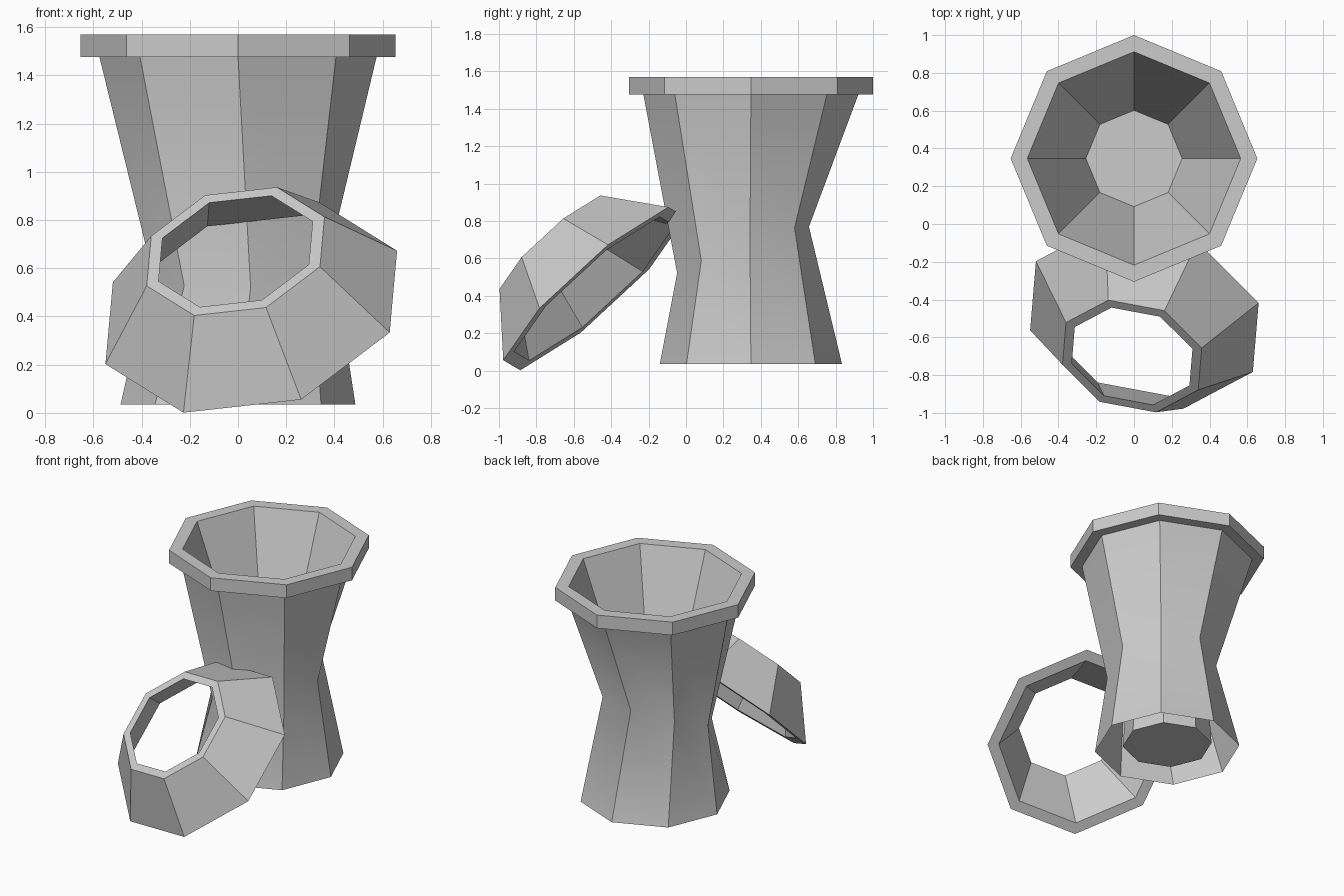
import bpy, math
from mathutils import Vector, Matrix

cube = bpy.data.objects.get("Cube")
if cube:
    bpy.data.objects.remove(cube, do_unlink=True)

SIDES = 8

grey = bpy.data.materials.new("plain_grey")
grey.use_nodes = True
grey.diffuse_color = (0.6, 0.6, 0.6, 1)
grey.node_tree.nodes["Principled BSDF"].inputs["Base Color"].default_value = (0.6, 0.6, 0.6, 1)


def ring(radius, z):
    """One octagon of points around the z axis."""
    return [Vector((radius * math.cos(k * math.tau / SIDES),
                    radius * math.sin(k * math.tau / SIDES), z)) for k in range(SIDES)]


def loft(name, rings, matrix, smooth_angle, cap_start=False, cap_end=False, closed=False):
    """Join successive octagons with quads."""
    verts = [p for r in rings for p in r]
    count = len(rings)
    faces = []
    for i in range(count if closed else count - 1):
        a, b = i * SIDES, (i + 1) % count * SIDES
        for k in range(SIDES):
            n = (k + 1) % SIDES
            faces.append((a + k, b + k, b + n, a + n))
    if cap_start:
        faces.append(tuple(range(SIDES)))
    if cap_end:
        faces.append(tuple((count - 1) * SIDES + k for k in reversed(range(SIDES))))
    mesh = bpy.data.meshes.new(name)
    mesh.from_pydata(verts, [], faces)
    mesh.materials.append(grey)
    obj = bpy.data.objects.new(name, mesh)
    bpy.context.collection.objects.link(obj)
    obj.matrix_world = matrix
    bpy.ops.object.select_all(action='DESELECT')
    obj.select_set(True)
    bpy.context.view_layer.objects.active = obj
    bpy.ops.object.shade_smooth_by_angle(angle=math.radians(smooth_angle))
    return obj


# Waist octagon: twisted, shifted and tilted
waist = []
for p in ring(0.375, 0):
    p = Matrix.Rotation(math.radians(6), 3, 'Z') @ p
    p.y *= 0.945
    waist.append(Vector((p.x + 0.013, p.y - 0.042, 0.645 + 0.36 * p.y + 0.08 * p.x)))

# Vessel: inner floor, funnel, rim, pinched outer wall
stand = Matrix.Translation((0, 0.347, 0))
loft("vessel", [ring(0.255, 0.75), ring(0.565, 1.57), ring(0.653, 1.57),
                ring(0.653, 1.477), ring(0.575, 1.477), waist, ring(0.487, 0.035)],
     stand, 38, cap_start=True)

# Plug inside the hollow foot
loft("foot_plug", [ring(0.27, 0.5), ring(0.3, 0.065)], stand, 30, cap_start=True, cap_end=True)

# Open tapered collar leaning against the vessel
small_centre = Vector((-0.01, -0.70, 0.67))
wide_centre = Vector((0.055, -0.49, 0.4375))
axis = (wide_centre - small_centre).normalized()
side = Vector((0.575, -0.29, -0.1075))
side = (side - axis * side.dot(axis)).normalized()
lean = Matrix((side, axis.cross(side), axis)).transposed().to_4x4()
lean.translation = small_centre
length = (wide_centre - small_centre).length
loft("leaning_collar", [ring(0.345, 0), ring(0.398, 0), ring(0.653, length), ring(0.575, length)],
     lean, 30, closed=True)
